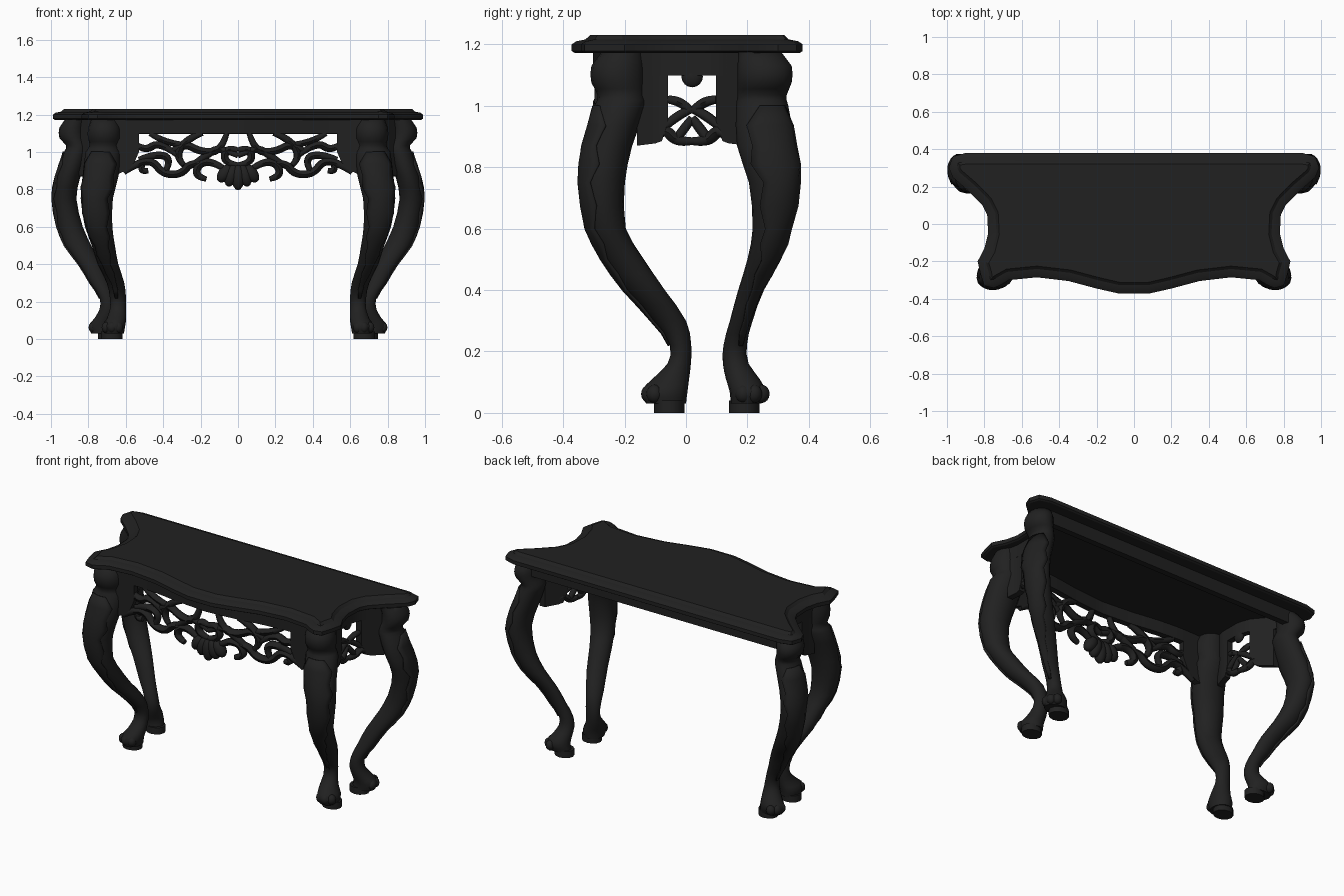
import bpy, bmesh, math
from mathutils import Vector

cube = bpy.data.objects.get("Cube")
if cube:
    bpy.data.objects.remove(cube)

DARK = (0.015, 0.015, 0.015, 1)
wood = bpy.data.materials.new("dark_lacquered_wood")
wood.diffuse_color = DARK
wood.use_nodes = True
shader = next(n for n in wood.node_tree.nodes if n.type == 'BSDF_PRINCIPLED')
shader.inputs["Base Color"].default_value = DARK
shader.inputs["Roughness"].default_value = 0.6


def finish(ob, angle=40):
    ob.data.materials.clear()
    ob.data.materials.append(wood)
    bpy.ops.object.select_all(action='DESELECT')
    ob.select_set(True)
    bpy.context.view_layer.objects.active = ob
    bpy.ops.object.shade_smooth_by_angle(angle=math.radians(angle))
    return ob


def loft(name, rings, closed=True, angle=40):
    """Skin a stack of equal-sized rings; closed rings get end caps."""
    bm = bmesh.new()
    rows = [[bm.verts.new(p) for p in ring] for ring in rings]
    n = len(rows[0])
    for a, b in zip(rows, rows[1:]):
        for i in range(n if closed else n - 1):
            j = (i + 1) % n
            bm.faces.new((a[i], a[j], b[j], b[i]))
    if closed:
        bm.faces.new(rows[0][::-1])
        bm.faces.new(rows[-1])
    bmesh.ops.recalc_face_normals(bm, faces=bm.faces)
    me = bpy.data.meshes.new(name)
    bm.to_mesh(me)
    bm.free()
    ob = bpy.data.objects.new(name, me)
    bpy.context.collection.objects.link(ob)
    return finish(ob, angle)


def ball(name, location, scale, tilt=0):
    bpy.ops.mesh.primitive_uv_sphere_add(segments=10, ring_count=8, radius=1,
                                         location=location, rotation=(0, tilt, 0))
    ob = bpy.context.object
    ob.name, ob.scale = name, scale
    finish(ob, 60)


def lookup(table, u):
    """Linear interpolation in a table of (u, value) pairs."""
    if u <= table[0][0]:
        return table[0][1]
    for (a, va), (b, vb) in zip(table, table[1:]):
        if u <= b:
            return va + (vb - va) * (u - a) / (b - a)
    return table[-1][1]


# Table top: serpentine outline with a stepped, bevelled edge
half = [(0.08, -.372), (.2, -.345), (.35, -.305), (.52, -.285), (.67, -.3), (.71, -.325),
        (.75, -.342), (.8, -.33), (.82, -.27), (.836, -.2), (.8, -.13), (.78, -.05),
        (.785, .05), (.81, .1), (.89, .18), (.97, .25), (.99, .3), (.97, .36), (.9, .38)]
outline = [Vector(p) for p in half] + [Vector((-x, y)) for x, y in reversed(half)]


def inset(points, d):
    out = []
    for i, p in enumerate(points):
        t = (points[(i + 1) % len(points)] - points[i - 1]).normalized()
        out.append(p + Vector((-t.y, t.x)) * d)
    return out


loft("table_top", [[(p.x, p.y, z) for p in inset(outline, d)] for d, z in
                   ((.01, 1.172), (0, 1.178), (0, 1.2), (.015, 1.21), (.045, 1.216), (.06, 1.23))],
     angle=30)

# Cabriole legs: rows of height, centre x, centre y, half width, half depth
FRONT = [(.03, .665, -.065, .055, .065), (.07, .665, -.07, .062, .075), (.11, .65, -.05, .052, .06),
         (.16, .642, -.022, .043, .038), (.22, .642, -.018, .043, .035), (.3, .655, -.055, .047, .055),
         (.4, .695, -.135, .055, .066), (.5, .72, -.205, .062, .068), (.6, .745, -.26, .073, .064),
         (.75, .755, -.273, .086, .074), (.87, .735, -.255, .096, .08), (1.0, .72, -.215, .095, .083),
         (1.035, .715, -.21, .078, .078), (1.075, .715, -.22, .088, .088),
         (1.13, .715, -.22, .086, .088), (1.175, .715, -.205, .07, .07)]
BACK = [(.03, .715, .195, .07, .05), (.07, .725, .2, .073, .058), (.11, .71, .185, .058, .055),
        (.16, .695, .162, .045, .042), (.22, .7, .16, .04, .038), (.3, .74, .18, .05, .037),
        (.4, .79, .212, .06, .042), (.5, .855, .255, .07, .055), (.6, .898, .28, .068, .063),
        (.75, .928, .288, .064, .083), (.87, .908, .262, .066, .096), (1.0, .865, .248, .066, .085),
        (1.035, .86, .248, .06, .08), (1.075, .885, .256, .07, .088),
        (1.13, .885, .256, .07, .088), (1.175, .865, .24, .06, .07)]


def smooth(rows):
    """Insert a spline midpoint between each pair of rows."""
    out = []
    for i in range(len(rows) - 1):
        a, b = rows[i], rows[i + 1]
        before, after = rows[max(i - 1, 0)], rows[min(i + 2, len(rows) - 1)]
        mid = [(9 * (q + r) - p - s) / 16 for p, q, r, s in zip(before, a, b, after)]
        mid[0] = (a[0] + b[0]) / 2
        out += [a, mid]
    return out + [rows[-1]]


def arc(row, sx, start, end, count, grow=0.0):
    z, x, y, rx, ry = row
    pts = []
    for i in range(count):
        a = start + (end - start) * i / (count - 1)
        pts.append((sx * (x + (rx + grow) * math.cos(a)), y + (ry + grow) * math.sin(a), z))
    return pts


# Half angle of the carved leaf at each height, pointed at both ends
LEAF = [(.2, .15), (.4, .45), (.6, .9), (.9, 1.1), (1.0, .6)]

for label, rows, facing, block in (("front", smooth(FRONT), math.radians(-80), (.675, -.055)),
                                   ("back", smooth(BACK), math.radians(25), (.69, .19))):
    for side, sx in (("left", 1), ("right", -1)):
        loft(f"{label}_{side}_leg",
             [arc(r, sx, 0, math.tau, 17)[:-1] for r in rows], angle=60)
        loft(f"{label}_{side}_foot_block",
             [arc((z, *block, .058, .05), sx, 0, math.tau, 13)[:-1] for z in (0, .04)])
        # Toes spread around the front of the paw
        for k in (-1, 0, 1):
            a = facing + k * .7
            ball(f"{label}_{side}_toe", (sx * (rows[2][1] + .05 * math.cos(a)),
                 rows[2][2] + .05 * math.sin(a), .062), (.027, .027, .03))
        # Ragged carved leaf laid over the knee
        leaf = []
        for i, r in enumerate(r for r in rows if .2 < r[0] < 1.01):
            w = lookup(LEAF, r[0]) * (1.15 if i % 2 else .85)
            leaf.append(arc(r, sx, facing - w, facing + w, 7, .002))
        ob = loft(f"{label}_{side}_knee_leaf", leaf, closed=False)
        thick = ob.modifiers.new("thickness", 'SOLIDIFY')
        thick.thickness, thick.offset = .01, 0

# Apron surfaces: plan curves that panels and scrolls follow
FRONT_PLAN = [(0, -.285), (.2, -.268), (.35, -.245), (.5, -.232), (.68, -.235)]
SIDE_PLAN = [(-.2, .75), (-.1, .725), (.03, .725), (.1, .75), (.22, .85)]


def on_front(u, z, d=0):
    return (u, lookup(FRONT_PLAN, abs(u)) + d, z)


def on_side(sx):
    return lambda u, z, d=0: (sx * (lookup(SIDE_PLAN, u) - d), u, z)


def panel(name, place, u0, u1, lower, top=1.176, steps=12, thick=.018):
    """Solid board following a plan curve; lower gives the bottom edge height."""
    rings = []
    for i in range(steps + 1):
        u = u0 + (u1 - u0) * i / steps
        z = lookup(lower, u)
        rings.append([place(u, z, -thick), place(u, top, -thick), place(u, top, thick), place(u, z, thick)])
    return loft(name, rings)


def scroll(name, place, path, size=.021):
    """Tapered carved strand along a smooth path."""
    cu = bpy.data.curves.new(name, 'CURVE')
    cu.dimensions = '3D'
    cu.bevel_depth, cu.bevel_resolution, cu.resolution_u = size, 1, 5
    cu.use_fill_caps = True
    sp = cu.splines.new('NURBS')
    sp.points.add(len(path) - 1)
    for i, (pt, (u, z)) in enumerate(zip(sp.points, path)):
        pt.co = (*place(u, z), 1)
        pt.radius = .75 if i in (0, len(path) - 1) else 1.1
    sp.order_u, sp.use_endpoint_u = 3, True
    ob = bpy.data.objects.new(name, cu)
    bpy.context.collection.objects.link(ob)
    bpy.ops.object.select_all(action='DESELECT')
    ob.select_set(True)
    bpy.context.view_layer.objects.active = ob
    bpy.ops.object.convert(target='MESH')
    finish(bpy.context.object, 60)


# Front apron: top rail, solid ends and pierced scrollwork
panel("front_apron_rail", on_front, -.64, .64, [(-.64, 1.098), (.64, 1.098)], steps=24)
FRONT_SCROLLS = [
    [(.06, .9), (.13, .95), (.21, .94), (.23, .87), (.17, .855)],
    [(.14, .94), (.25, .95), (.3, .88), (.4, .88), (.46, .96), (.56, .93), (.61, .89)],
    [(0, .98), (.1, 1.03), (.17, .98), (.26, .92)],
    [(.06, 1.1), (.09, 1.0), (.2, 1.0), (.29, 1.05), (.36, 1.0)],
    [(.19, 1.1), (.26, 1.08), (.34, .98), (.29, .93)],
    [(.32, .98), (.42, 1.06), (.5, 1.0), (.56, 1.05)],
    [(.28, 1.04), (.38, 1.04), (.47, 1.1)],
    [(.39, .89), (.35, .97), (.45, .99), (.53, .96)],
    [(0, .93), (.08, .94), (.06, 1.03), (0, 1.01)],
    [(.5, .95), (.54, .89), (.48, .9)]]
for sx in (1, -1):
    mirrored = lambda u, z, d=0: on_front(sx * u, z, d)
    panel("front_apron_end", mirrored, .53, .67, [(.53, 1.0), (.56, .93), (.6, .9), (.67, .87)], steps=6)
    for path in FRONT_SCROLLS:
        scroll("front_apron_scroll", mirrored, path)

# Shell pendant at the centre of the front apron: fanned lobes
for k in range(-2, 3):
    ball("shell_lobe", on_front(k * .036, .865 + .01 * abs(k)),
         (.036, .036, .07 - .008 * abs(k)), -k * .3)

# Side aprons: rail, solid cheeks and a heart-topped pierced centre
MID = .02
SIDE_SCROLLS = [
    [(.08, 1.02), (.04, 1.02), (0, .98)], [(0, .99), (.05, .97), (.09, .93)],
    [(0, .885), (.05, .88), (.09, .93), (.11, .9)], [(0, .96), (.03, .92), (.06, .88)]]
for side, sx in (("left", 1), ("right", -1)):
    place = on_side(sx)
    panel(f"{side}_apron_rail", place, -.18, .22, [(-.18, 1.098), (.22, 1.098)])
    ball(f"{side}_heart_drop", place(MID, 1.095), (.02, .035, .035))
    for m in (1, -1):
        local = lambda u, z, d=0: place(MID + m * u, z, d)
        panel(f"{side}_apron_cheek", local, .078, .18, [(.078, .95), (.1, .88), (.18, .87)], steps=5)
        for path in SIDE_SCROLLS:
            scroll(f"{side}_apron_scroll", local, path, .019)

# Back rail between the rear legs
panel("back_rail", lambda u, z, d=0: (u, .29 + d, z), -.85, .85, [(-.85, 1.095), (.85, 1.095)], steps=1)
